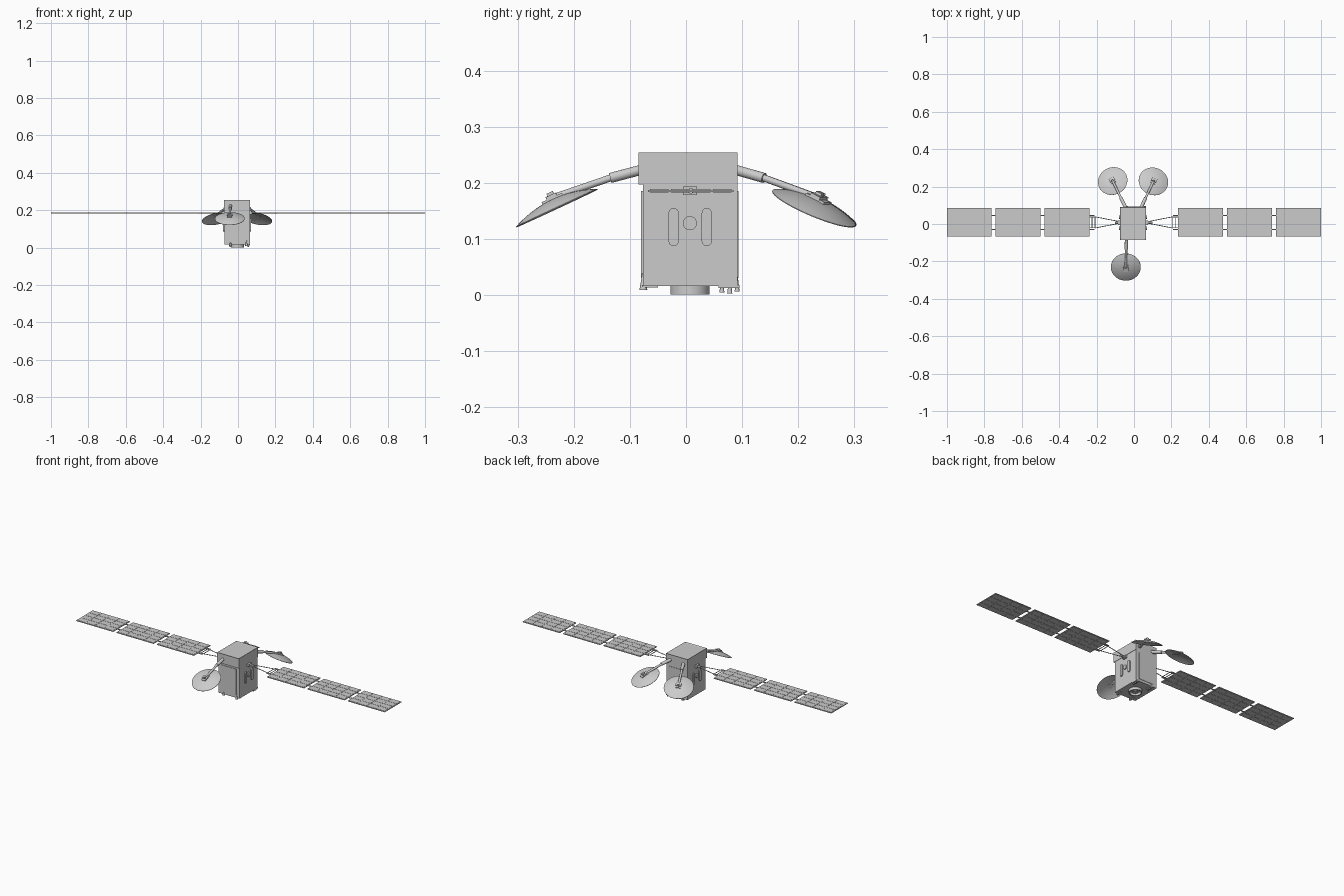
import bpy, bmesh, math
from mathutils import Vector, Matrix

if "Cube" in bpy.data.objects:
    bpy.data.objects.remove(bpy.data.objects["Cube"])

def finish(name, bm, smooth=False):
    bmesh.ops.recalc_face_normals(bm, faces=bm.faces[:])
    me = bpy.data.meshes.new(name)
    bm.to_mesh(me)
    bm.free()
    ob = bpy.data.objects.new(name, me)
    bpy.context.collection.objects.link(ob)
    if smooth:
        bpy.ops.object.select_all(action='DESELECT')
        ob.select_set(True)
        bpy.context.view_layer.objects.active = ob
        bpy.ops.object.shade_smooth_by_angle(angle=math.radians(35))
    return ob

def add_box(bm, lo, hi, mat=Matrix()):
    lo, hi = Vector(lo), Vector(hi)
    m = mat @ Matrix.Translation((lo + hi) / 2) @ Matrix.Diagonal((*(hi - lo), 1))
    bmesh.ops.create_cube(bm, size=1, matrix=m)

def add_rod(bm, a, b, r1, r2=None, seg=16):
    a, b = Vector(a), Vector(b)
    d = b - a
    m = Matrix.Translation((a + b) / 2) @ d.to_track_quat('Z', 'Y').to_matrix().to_4x4()
    bmesh.ops.create_cone(bm, cap_ends=True, segments=seg, radius1=r1,
                          radius2=r1 if r2 is None else r2, depth=d.length, matrix=m)

def box(name, lo, hi):
    bm = bmesh.new()
    add_box(bm, lo, hi)
    return finish(name, bm)

def rod(name, a, b, r1, r2=None, seg=24):
    bm = bmesh.new()
    add_rod(bm, a, b, r1, r2, seg)
    return finish(name, bm, True)

def lathe(name, profile, mat, closed=False, seg=48):
    bm = bmesh.new()
    vs = [bm.verts.new((r, 0, z)) for r, z in profile]
    es = [bm.edges.new(p) for p in zip(vs, vs[1:])]
    if closed:
        es.append(bm.edges.new((vs[-1], vs[0])))
    bmesh.ops.spin(bm, geom=vs + es, axis=(0, 0, 1), cent=(0, 0, 0),
                   steps=seg, angle=2 * math.pi)
    bmesh.ops.remove_doubles(bm, verts=bm.verts[:], dist=1e-5)
    bm.transform(mat)
    return finish(name, bm, True)

# Body: lower bus and slightly wider upper module with a rimmed top
XL, XR = -0.073, 0.063
box("bus_body", (XL, -0.077, 0.016), (XR, 0.092, 0.198))
bm = bmesh.new()
add_box(bm, (XL - 0.002, -0.085, 0.197), (XR + 0.002, 0.092, 0.254))
bm.faces.ensure_lookup_table()
top = max(bm.faces, key=lambda f: f.calc_center_median().z)
bmesh.ops.inset_region(bm, faces=[top], thickness=0.008)
bmesh.ops.translate(bm, verts=top.verts[:], vec=(0, 0, -0.003))
finish("upper_module", bm)

# Front and back face panels
box("front_panel", (XL + 0.02, -0.080, 0.03), (XR - 0.02, -0.076, 0.185))
box("back_panel", (XL + 0.02, 0.091, 0.03), (XR - 0.02, 0.094, 0.185))

# Side details: round-ended heat pipes and a port on each side
for side, xf, s in (("right", XR, 1), ("left", XL, -1)):
    for i, y in enumerate((-0.022, 0.037)):
        bm = bmesh.new()
        r, n = 0.009, 10
        pts = [(y + r * math.cos(a), 0.146 + r * math.sin(a))
               for a in [math.pi * k / n for k in range(n + 1)]]
        pts += [(y + r * math.cos(a), 0.096 + r * math.sin(a))
                for a in [math.pi + math.pi * k / n for k in range(n + 1)]]
        f = bm.faces.new([bm.verts.new((xf - s * 0.001, p, q)) for p, q in pts])
        ex = bmesh.ops.extrude_face_region(bm, geom=[f])["geom"]
        bmesh.ops.translate(bm, vec=(s * 0.007, 0, 0),
                            verts=[v for v in ex if isinstance(v, bmesh.types.BMVert)])
        finish(f"{side}_side_pod_{i}", bm, True)
    rod(f"{side}_side_port", (xf, 0.007, 0.128), (xf + s * 0.006, 0.007, 0.128), 0.0125)
    box(f"{side}_array_drive", (xf - 0.012, -0.005, 0.178), (xf + 0.012, 0.020, 0.193))

# Underside: hollow launch ring, engine and thrusters
lathe("launch_ring", [(0.035, 0.017), (0.035, 0.001), (0.029, 0.001), (0.029, 0.017)],
      Matrix.Translation((-0.003, 0.007, 0)), True)
rod("main_engine", (-0.003, 0.007, 0.004), (-0.003, 0.007, 0.018), 0.015, 0.006)
for i, x in enumerate((-0.04, 0.045)):
    rod(f"front_thruster_{i}", (x, -0.076, 0.009), (x, -0.076, 0.038), 0.007, 0.002)
    box(f"front_thruster_mount_{i}", (x - 0.008, -0.078, 0.013), (x + 0.008, -0.05, 0.018))
for x in (-0.04, 0.055):
    box("back_thruster_mount", (x - 0.008, 0.058, 0.012), (x + 0.008, 0.095, 0.018))
    for y, z in ((0.064, 0.004), (0.078, 0.003), (0.091, 0.006)):
        rod("back_thruster", (x, y, z), (x, y, z + 0.026), 0.0045, 0.0015, 12)

# Solar wings
YC, ZP, H = 0.0085, 0.1855, 0.0765
for side, s in (("right", 1), ("left", -1)):
    mid = -0.001
    for k in range(3):
        x0 = 0.237 + k * 0.2615
        x1 = x0 + 0.240
        bm = bmesh.new()
        add_box(bm, (mid + s * x0, YC - H, ZP - 0.002), (mid + s * x1, YC + H, ZP + 0.002))
        # cell tiles on both faces
        nx, ny, g = 4, 4, 0.004
        w, h = (0.240 - g) / nx, (2 * H - g) / ny
        for i in range(nx):
            for j in range(ny):
                xa, ya = x0 + g + i * w, YC - H + g + j * h
                for z in (ZP + 0.002, ZP - 0.003):
                    add_box(bm, (mid + s * xa, ya, z), (mid + s * (xa + w - g), ya + h - g, z + 0.001))
        finish(f"{side}_solar_panel_{k}", bm)
        # hinges on the inner edge
        for j, y in enumerate((YC + 0.037, YC - 0.037)):
            xa = x0 - (0.024 if k else 0.028)
            box(f"{side}_hinge_{k}_{j}", (mid + s * xa, y - 0.003, ZP - 0.002),
                (mid + s * (x0 + 0.002), y + 0.003, ZP + 0.002))
    # V-shaped yoke with cross bars
    bm = bmesh.new()
    for t in (-1, 1):
        add_rod(bm, (mid + s * 0.068, YC + t * 0.003, ZP), (mid + s * 0.208, YC + t * 0.030, ZP), 0.002, seg=8)
        add_rod(bm, (mid + s * 0.205, YC + t * 0.029, ZP), (mid + s * 0.238, YC + t * 0.029, ZP), 0.002, seg=8)
    for x in (0.208, 0.224):
        add_rod(bm, (mid + s * x, YC - 0.03, ZP), (mid + s * x, YC + 0.03, ZP), 0.002, seg=8)
    add_rod(bm, (mid + s * 0.06, YC, ZP), (mid + s * 0.10, YC, ZP), 0.005)
    finish(f"{side}_yoke", bm, True)

# Three dish antennas on two-stage booms
R, D, T = 0.08, 0.017, 0.0015
outer = [(R * k / 10, D * (1 - (k / 10) ** 2)) for k in range(11)]
profile = outer + [(r, z - T) for r, z in reversed(outer)]
tilt = math.radians(25)
for name, root, centre in (("front", (-0.040, -0.080, 0.223), (-0.044, -0.2305, 0.1555)),
                           ("back_right", (0.038, 0.088, 0.223), (0.104, 0.228, 0.1555)),
                           ("back_left", (-0.045, 0.088, 0.223), (-0.114, 0.230, 0.1555))):
    root, c = Vector(root), Vector(centre)
    d = c - root
    d.z = 0
    d.normalize()
    n = d * math.sin(tilt) + Vector((0, 0, math.cos(tilt)))
    side = n.cross(d).normalized()
    u = side.cross(n)
    m = Matrix((u, side, n)).transposed().to_4x4()
    m.translation = c
    lathe(f"{name}_dish", profile, m)
    # bracket plates on the convex back
    bm = bmesh.new()
    add_box(bm, (-0.020, -0.013, D - 0.003), (0.020, 0.013, D + 0.003), m)
    add_box(bm, (-0.010, -0.015, D + 0.002), (0.010, 0.015, D + 0.008), m)
    add_box(bm, (-0.006, -0.006, D + 0.007), (0.006, 0.006, D + 0.013), m)
    finish(f"{name}_dish_bracket", bm)
    tip = m @ Vector((0.008, 0, D + 0.003))
    flat = (tip - root)
    knee = root + Vector((flat.x, flat.y, 0)) * 0.33
    knee.z = 0.2085
    rod(f"{name}_boom_inner", root, knee, 0.009)
    rod(f"{name}_boom_outer", knee - (tip - knee) * 0.05, tip, 0.0062)
